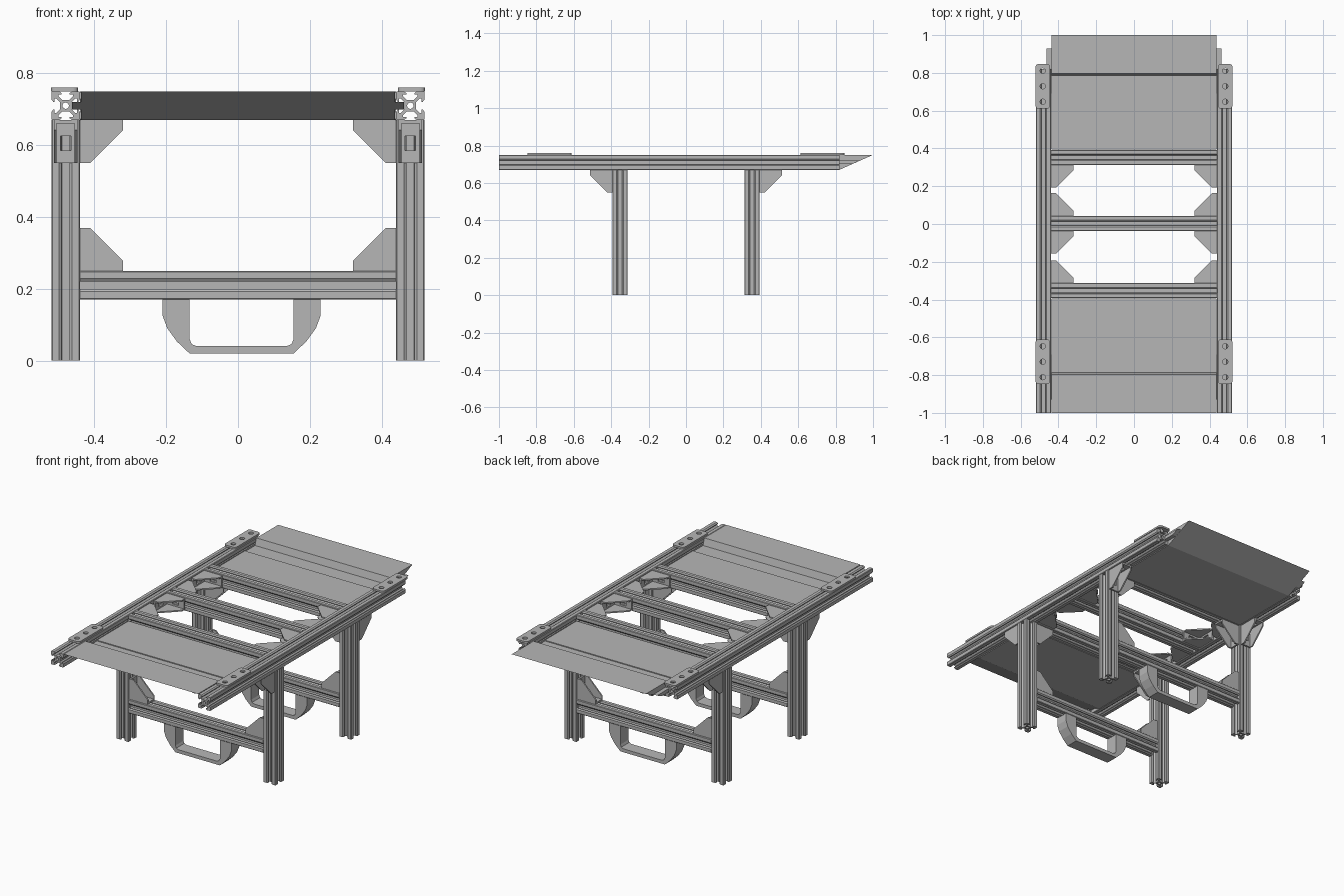
import bpy, bmesh, math
from mathutils import Matrix, Vector

cube = bpy.data.objects.get("Cube")
if cube:
    bpy.data.objects.remove(cube, do_unlink=True)

grey = bpy.data.materials.new("aluminium grey")
grey.use_nodes = True
colour = (0.47, 0.47, 0.47, 1)
grey.diffuse_color = colour
grey.node_tree.nodes["Principled BSDF"].inputs["Base Color"].default_value = colour

X, Y, Z = Vector((1, 0, 0)), Vector((0, 1, 0)), Vector((0, 0, 1))


def frame(origin, u, v):
    """Matrix whose local x, y are u, v and whose local z is u cross v."""
    m = Matrix((u, v, u.cross(v))).transposed().to_4x4()
    m.translation = Vector(origin)
    return m


def add_prism(bm, loops, depth, matrix):
    """Filled outline, later loops being holes, extruded evenly about its plane."""
    curve = bpy.data.curves.new("outline", 'CURVE')
    curve.dimensions = '2D'
    curve.fill_mode = 'BOTH'
    curve.extrude = depth / 2
    for loop in loops:
        spline = curve.splines.new('POLY')
        spline.points.add(len(loop) - 1)
        for point, (a, b) in zip(spline.points, loop):
            point.co = (a, b, 0, 1)
        spline.use_cyclic_u = True
    temp = bpy.data.objects.new("outline", curve)
    mesh = bpy.data.meshes.new_from_object(temp)
    mesh.transform(matrix)
    bm.from_mesh(mesh)
    bpy.data.objects.remove(temp)
    bpy.data.curves.remove(curve)
    bpy.data.meshes.remove(mesh)


def finish(name, bm):
    bmesh.ops.remove_doubles(bm, verts=bm.verts, dist=1e-5)
    bmesh.ops.recalc_face_normals(bm, faces=bm.faces)
    mesh = bpy.data.meshes.new(name)
    bm.to_mesh(mesh)
    bm.free()
    mesh.materials.clear()
    mesh.materials.append(grey)
    for face in mesh.polygons:
        face.material_index = 0
        face.use_smooth = False
    obj = bpy.data.objects.new(name, mesh)
    bpy.context.collection.objects.link(obj)
    return obj


def prism(name, loops, depth, matrix):
    bm = bmesh.new()
    add_prism(bm, loops, depth, matrix)
    return finish(name, bm)


def rect(a0, a1, b0, b1):
    return [(a0, b0), (a1, b0), (a1, b1), (a0, b1)]


def circle(a, b, r, n=16, start=0, sweep=math.tau):
    return [(a + r * math.cos(start + sweep * i / n),
             b + r * math.sin(start + sweep * i / n)) for i in range(n)]


def rounded(ha, hb, r):
    loop = []
    for k, (sa, sb) in enumerate(((1, 1), (-1, 1), (-1, -1), (1, -1))):
        loop += circle(sa * (ha - r), sb * (hb - r), r, 6,
                       k * math.pi / 2, math.pi * 0.6)
    return loop


# Slotted bar section: one side of the square, turned four times
half_side = [(0.037, 0.04), (0.018, 0.04), (0.011, 0.035), (0.011, 0.031),
             (0.02, 0.031), (0.02, 0.026), (0.0105, 0.0165)]
side = half_side + [(-a, b) for a, b in reversed(half_side)]
section = []
for turn in range(4):
    for a, b in side:
        for _ in range(turn):
            a, b = -b, a
        section.append((a, b))
bore = circle(0, 0, 0.009, 12)


def bar(name, centre, axis, length):
    u, v = {"x": (Y, Z), "y": (Z, X), "z": (X, Y)}[axis]
    return prism(name, [section, bore], length, frame(centre, u, v))


def gusset(name, corner, u, v):
    """Hollow corner bracket: two cheeks and two slotted feet along u and v."""
    bm = bmesh.new()
    corner, w = Vector(corner), u.cross(v)
    cheek = [(0, 0), (0.12, 0), (0.12, 0.028), (0.028, 0.12), (0, 0.12)]
    for s in (-1, 1):
        add_prism(bm, [cheek], 0.008, frame(corner + w * s * 0.029, u, v))
    for along, out in ((u, v), (v, u)):
        foot = [rect(0.002, 0.12, -0.033, 0.033), rect(0.045, 0.085, -0.015, 0.015)]
        add_prism(bm, foot, 0.01, frame(corner + out * 0.005, along, w))
    return finish(name, bm)


RAIL_X, LEG_Y, RAIL_Z = 0.48, 0.353, 0.71
sides = ((1, "left"), (-1, "right"))
ends = ((-1, "front"), (1, "back"))

# Long rails and the middle cross beam
for sx, sn in sides:
    bar(f"{sn}_rail", (sx * RAIL_X, -0.09, RAIL_Z), "y", 1.82)
bar("middle_beam", (0, 0.003, RAIL_Z), "x", 0.88)

plate_holes = [circle(0, d, 0.014) for d in (-0.082, 0, 0.082)]
deck = [(1, 0.75), (0.797, 0.75), (0.785, 0.71), (0.69, 0.71), (0.69, 0.715),
        (0.394, 0.715), (0.394, 0.67), (0.82, 0.67)]
tongue = [(0.4, 0.70), (0.887, 0.70), (0.93, 0.72), (0.4, 0.72)]
half_handle = [(0.22, 0.17), (0.22, 0.125), (0.207, 0.09), (0.18, 0.053), (0.145, 0.02)]
half_grip = [(0.125, 0.04), (0.139, 0.046), (0.145, 0.06), (0.145, 0.17)]


def mirrored(half):
    return half + [(-a, b) for a, b in reversed(half)]


handle = half_handle + [(-a, b) for a, b in reversed(half_handle)]
handle += [(-a, b) for a, b in reversed(half_grip)] + half_grip

for sy, en in ends:
    y = sy * LEG_Y
    # Cross beams and carrying handle
    bar(f"{en}_upper_beam", (0, y, RAIL_Z), "x", 0.88)
    bar(f"{en}_lower_beam", (0, y, 0.21), "x", 0.88)
    prism(f"{en}_handle", [handle], 0.075, frame((0.01, y, 0), X, Z))

    # Sloped deck with tongues running in the rail slots
    bm = bmesh.new()
    across = frame((0, 0, 0), Y * sy, Z)
    add_prism(bm, [deck], 0.876, across)
    for sx in (1, -1):
        add_prism(bm, [tongue], 0.024,
                  Matrix.Translation((sx * 0.45, 0, 0)) @ across)
    finish(f"{en}_deck", bm)

    for sx, sn in sides:
        inward = -X * sx
        # Leg and joining plate
        bar(f"{en}_{sn}_leg", (sx * RAIL_X, y, 0.335), "z", 0.67)
        prism(f"{en}_{sn}_joining_plate", [rounded(0.038, 0.118, 0.015)] + plate_holes,
              0.011, frame((sx * 0.483, sy * 0.729, 0.7555), X, Y))
        # Corner brackets
        gusset(f"{en}_{sn}_lower_bracket", (sx * 0.44, y, 0.25), inward, Z)
        gusset(f"{en}_{sn}_upper_bracket", (sx * 0.44, y, 0.67), inward, -Z)
        gusset(f"{en}_{sn}_rail_bracket", (sx * RAIL_X, sy * 0.393, 0.67), Y * sy, -Z)
        gusset(f"{en}_{sn}_beam_bracket", (sx * 0.44, sy * 0.313, RAIL_Z), inward, -Y * sy)
        gusset(f"{en}_{sn}_middle_bracket", (sx * 0.44, 0.003 + sy * 0.04, RAIL_Z),
               inward, Y * sy)
